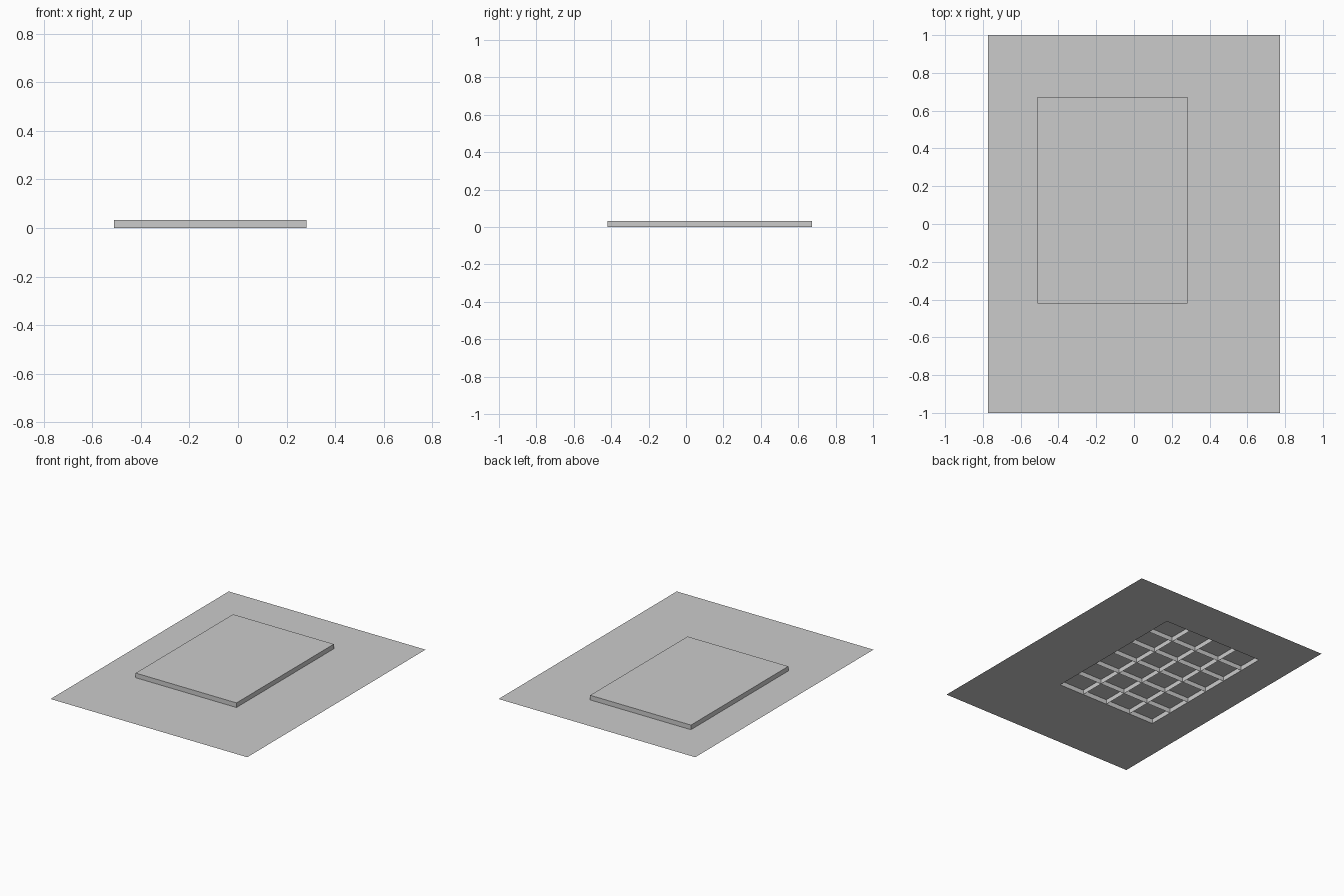
import bpy, bmesh

if "Cube" in bpy.data.objects:
    bpy.data.objects.remove(bpy.data.objects["Cube"])

HX, HY = 0.773, 1.0                      # sheet half sizes
X0, X1, Y0, Y1 = -0.51, 0.282, -0.42, 0.673   # raised block footprint
H = 0.033
COLS, ROWS = 4, 6


def quad(bm, *pts):
    bm.faces.new([bm.verts.new(p) for p in pts])


def finish(name, bm):
    bmesh.ops.remove_doubles(bm, verts=bm.verts, dist=1e-5)
    mesh = bpy.data.meshes.new(name)
    bm.to_mesh(mesh)
    bm.free()
    bpy.context.collection.objects.link(bpy.data.objects.new(name, mesh))


# Flat sheet with an opening beneath the raised block
bm = bmesh.new()
xs, ys = (-HX, X0, X1, HX), (-HY, Y0, Y1, HY)
for i in range(3):
    for j in range(3):
        if (i, j) != (1, 1):
            quad(bm, (xs[i], ys[j], 0), (xs[i+1], ys[j], 0),
                 (xs[i+1], ys[j+1], 0), (xs[i], ys[j+1], 0))
finish("base_sheet", bm)

# Raised block: flat top
dx, dy = (X1 - X0) / COLS, (Y1 - Y0) / ROWS
bm = bmesh.new()
for i in range(COLS):
    for j in range(ROWS):
        x, y = X0 + i * dx, Y0 + j * dy
        quad(bm, (x, y, H), (x + dx, y, H), (x + dx, y + dy, H), (x, y + dy, H))
# Outer walls and dividing walls between the cells, open underneath
for i in range(COLS + 1):
    x = X0 + i * dx
    for j in range(ROWS):
        y = Y0 + j * dy
        a, b = (y, y + dy) if i == COLS else (y + dy, y)
        quad(bm, (x, a, 0), (x, b, 0), (x, b, H), (x, a, H))
for j in range(ROWS + 1):
    y = Y0 + j * dy
    for i in range(COLS):
        x = X0 + i * dx
        a, b = (x + dx, x) if j == ROWS else (x, x + dx)
        quad(bm, (a, y, 0), (b, y, 0), (b, y, H), (a, y, H))
finish("raised_panel_grid", bm)
